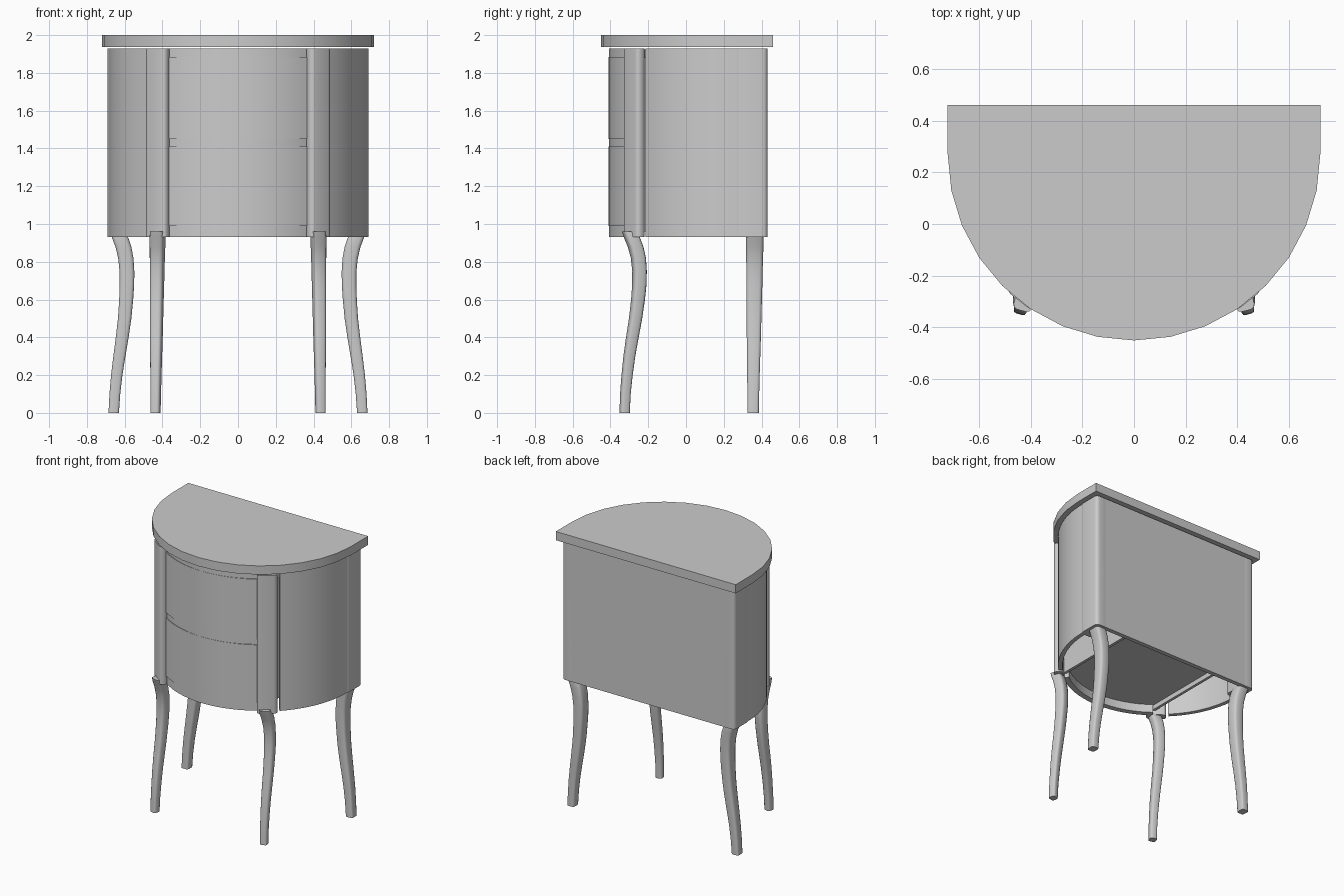
import bpy, bmesh, math

if "Cube" in bpy.data.objects:
    bpy.data.objects.remove(bpy.data.objects["Cube"])

grey = bpy.data.materials.new("painted_grey")
grey.diffuse_color = (0.6, 0.6, 0.6, 1)
grey.use_nodes = True
grey.node_tree.nodes["Principled BSDF"].inputs["Base Color"].default_value = grey.diffuse_color
CY = 0.27  # centre of the half-round plan


def finish(name, bm, angle=35):
    bmesh.ops.recalc_face_normals(bm, faces=bm.faces)
    me = bpy.data.meshes.new(name)
    bm.to_mesh(me)
    bm.free()
    ob = bpy.data.objects.new(name, me)
    bpy.context.collection.objects.link(ob)
    me.materials.append(grey)
    bpy.ops.object.select_all(action='DESELECT')
    ob.select_set(True)
    bpy.context.view_layer.objects.active = ob
    bpy.ops.object.shade_smooth_by_angle(angle=math.radians(angle))
    return ob


def loft(name, rings, angle=35):
    """Skin closed rings of 3D points and cap both ends."""
    bm = bmesh.new()
    vs = [[bm.verts.new(p) for p in r] for r in rings]
    n = len(vs[0])
    for a, b in zip(vs, vs[1:]):
        for i in range(n):
            j = (i + 1) % n
            bm.faces.new((a[i], a[j], b[j], b[i]))
    bm.faces.new(vs[0])
    bm.faces.new(vs[-1])
    return finish(name, bm, angle)


def prism(name, outline, z0, z1):
    return loft(name, [[(x, y, z) for x, y in outline] for z in (z0, z1)])


def arc(r, a0, a1, n, cy=CY):
    """Plan arc; angle 0 points to the front, positive towards +x."""
    out = []
    for i in range(n + 1):
        a = math.radians(a0 + (a1 - a0) * i / n)
        out.append((r * math.sin(a), cy - r * math.cos(a)))
    return out


def strip(r, t, a0, a1, n, cy=CY):
    return arc(r, a0, a1, n, cy) + arc(r - t, a1, a0, n, cy)


def rounded(cx, cy, w, d, rot, rad, n=3):
    """Rounded rectangle, rotated by rot degrees."""
    pts = []
    c, s = math.cos(math.radians(rot)), math.sin(math.radians(rot))
    for k, (sx, sy) in enumerate(((1, 1), (-1, 1), (-1, -1), (1, -1))):
        for i in range(n + 1):
            a = math.pi / 2 * (k + i / n)
            x = sx * (w / 2 - rad) + rad * math.cos(a)
            y = sy * (d / 2 - rad) + rad * math.sin(a)
            pts.append((cx + x * c - y * s, cy + x * s + y * c))
    return pts


# half-round top slab
prism("top_slab", [(-0.72, 0.46)] + arc(0.72, -90, 90, 16) + [(0.72, 0.46)], 1.937, 2.0)

# inner top board, back panel
prism("inner_top", [(-0.66, 0.41)] + arc(0.66, -90, 90, 24) + [(0.66, 0.41)], 1.88, 1.925)
prism("back_panel", [(-0.65, 0.40), (0.65, 0.40), (0.65, 0.432), (-0.65, 0.432)], 0.93, 1.93)

# bowed drawers
for name, z0, z1 in (("lower_drawer", 0.99, 1.41), ("upper_drawer", 1.45, 1.885)):
    prism(name, [(-0.375, 0.39)] + arc(0.68, -33.5, 33.5, 16) + [(0.375, 0.39)], z0, z1)

# rails around the drawers, falling back slightly at their ends
for name, z0, z1 in (("bottom_rail", 0.93, 1.0), ("middle_rail", 1.40, 1.46), ("top_rail", 1.88, 1.93)):
    prism(name, strip(0.64, 0.04, -38, 38, 16, 0.2315), z0, z1)

# leg stations: z, outward centre of back leg (x), of front leg (y), width
STATIONS = [(0.0, 0.658, -0.325, 0.055), (0.1, 0.652, -0.321, 0.057),
            (0.2, 0.642, -0.312, 0.060), (0.3, 0.628, -0.300, 0.064),
            (0.4, 0.613, -0.284, 0.068), (0.5, 0.600, -0.267, 0.071),
            (0.6, 0.592, -0.254, 0.074), (0.68, 0.588, -0.247, 0.077),
            (0.75, 0.588, -0.246, 0.078), (0.82, 0.594, -0.252, 0.081),
            (0.88, 0.607, -0.267, 0.084), (0.93, 0.625, -0.287, 0.086),
            (0.96, 0.638, -0.300, 0.080)]

for side, s in (("right", 1), ("left", -1)):
    # curved side panel
    prism(side + "_side_panel", [(s * x, y) for x, y in strip(0.685, 0.03, 45, 91, 12)], 0.93, 1.93)
    # front post, turned to follow the curve
    prism(side + "_front_post",
          [(s * x, y) for x, y in rounded(0.425, -0.274, 0.135, 0.06, 38, 0.025, 4)], 0.93, 1.93)
    # back post
    prism(side + "_back_post",
          [(s * x, y) for x, y in rounded(s and 0.64, 0.347, 0.10, 0.17, 0, 0.025, 4)], 0.93, 1.93)
    # drawer guide board
    prism(side + "_drawer_guide",
          [(s * x, y) for x, y in ((0.38, -0.26), (0.40, -0.26), (0.40, 0.41), (0.38, 0.41))], 0.96, 1.9)
    # S-curved legs
    front, back = [], []
    for z, bx, fy, w in STATIONS:
        fx = 0.437 - 0.012 * z
        front.append([(s * x, y, z) for x, y in rounded(fx, fy, w * 0.9, w * 0.9, 15, w * 0.22, 2)])
        back.append([(s * x, y, z) for x, y in
                     rounded(bx, 0.355 + 0.01 * z, w, w * 1.1, 0, w * 0.22, 2)])
    loft(side + "_front_leg", front, 50)
    loft(side + "_back_leg", back, 50)
